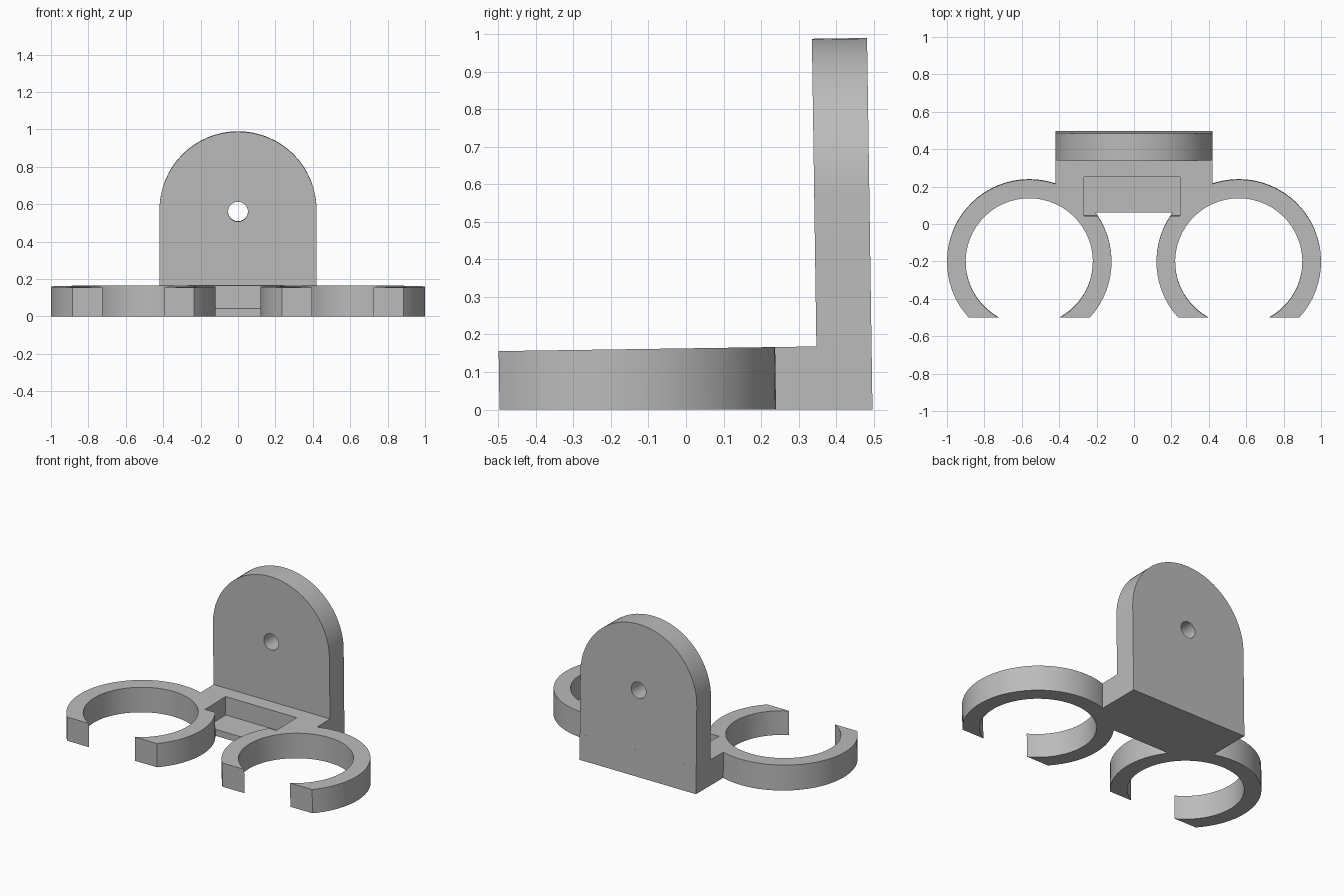
import bpy, bmesh, math

cube = bpy.data.objects.get("Cube")
if cube:
    bpy.data.objects.remove(cube, do_unlink=True)

TILT = 0.0147          # the upper side leans slightly, the underside stays flat
THICK = 0.163
BACK, FRONT = 0.497, -0.497

grey = bpy.data.materials.new("light_grey")
grey.use_nodes = True
COLOUR = (0.5, 0.5, 0.5, 1)
grey.diffuse_color = COLOUR
grey.node_tree.nodes["Principled BSDF"].inputs["Base Color"].default_value = COLOUR


def arc(cx, cy, r, start, end, n):
    return [(cx + r * math.cos(start + (end - start) * i / n),
             cy + r * math.sin(start + (end - start) * i / n)) for i in range(n + 1)]


def prism(name, outline, low, high, upright=False):
    """Extrude an outline along z, or along y when upright, then lean it."""
    bm = bmesh.new()
    ends = []
    for h in (low, high):
        ends.append([bm.verts.new((a, h, b) if upright else (a, b, h)) for a, b in outline])
    bm.faces.new(ends[0])
    bm.faces.new(ends[1])
    n = len(outline)
    for i in range(n):
        j = (i + 1) % n
        bm.faces.new((ends[0][i], ends[0][j], ends[1][j], ends[1][i]))
    for v in bm.verts:
        x, y, z = v.co
        v.co = (x, y - TILT * z, z + TILT * y if z > 0 else z)
    bmesh.ops.recalc_face_normals(bm, faces=bm.faces[:])
    mesh = bpy.data.meshes.new(name)
    bm.to_mesh(mesh)
    bm.free()
    mesh.materials.append(grey)
    obj = bpy.data.objects.new(name, mesh)
    bpy.context.collection.objects.link(obj)
    return obj


def combine(target, other, operation):
    """Apply a boolean and remove the second solid."""
    mod = target.modifiers.new(operation, 'BOOLEAN')
    mod.operation = operation
    mod.solver = 'EXACT'
    mod.object = other
    bpy.context.view_layer.objects.active = target
    bpy.ops.object.modifier_apply(modifier=mod.name)
    bpy.data.objects.remove(other, do_unlink=True)


# Base plate between the clips
half = [(0.42, BACK), (0.42, 0.2), (0.24, 0.062)]
base = prism("bracket", half + [(-x, y) for x, y in reversed(half)], 0, THICK)

# Open ring clips, cut straight across the front
CX, CY, OUTER, INNER = 0.56, -0.2, 0.44, 0.34
a_out = math.asin((FRONT - CY) / OUTER)
a_in = math.asin((FRONT - CY) / INNER)
clip = (arc(CX, CY, OUTER, a_out, math.pi - a_out, 48)
        + arc(CX, CY, INNER, math.pi - a_in, a_in, 48))
for side, name in ((1, "left_clip"), (-1, "right_clip")):
    combine(base, prism(name, [(side * x, y) for x, y in clip], 0, THICK), 'UNION')

# Upright round-topped back plate
arch = [(-0.42, 0), (0.42, 0)] + arc(0, 0.563, 0.42, 0, math.pi, 32)
combine(base, prism("back_plate", arch, 0.35, BACK, upright=True), 'UNION')

# Screw hole and recessed pocket
hole = arc(0, 0.555, 0.053, 0, 2 * math.pi, 32)[:-1]
combine(base, prism("hole_cutter", hole, 0.2, 0.7, upright=True), 'DIFFERENCE')
pocket = [(-0.267, 0.045), (0.247, 0.045), (0.247, 0.255), (-0.267, 0.255)]
combine(base, prism("pocket_cutter", pocket, 0.042, 0.3), 'DIFFERENCE')

# Smooth curves, sharp edges
bpy.ops.object.select_all(action='DESELECT')
base.select_set(True)
bpy.context.view_layer.objects.active = base
bpy.ops.object.shade_smooth_by_angle(angle=math.radians(30))
